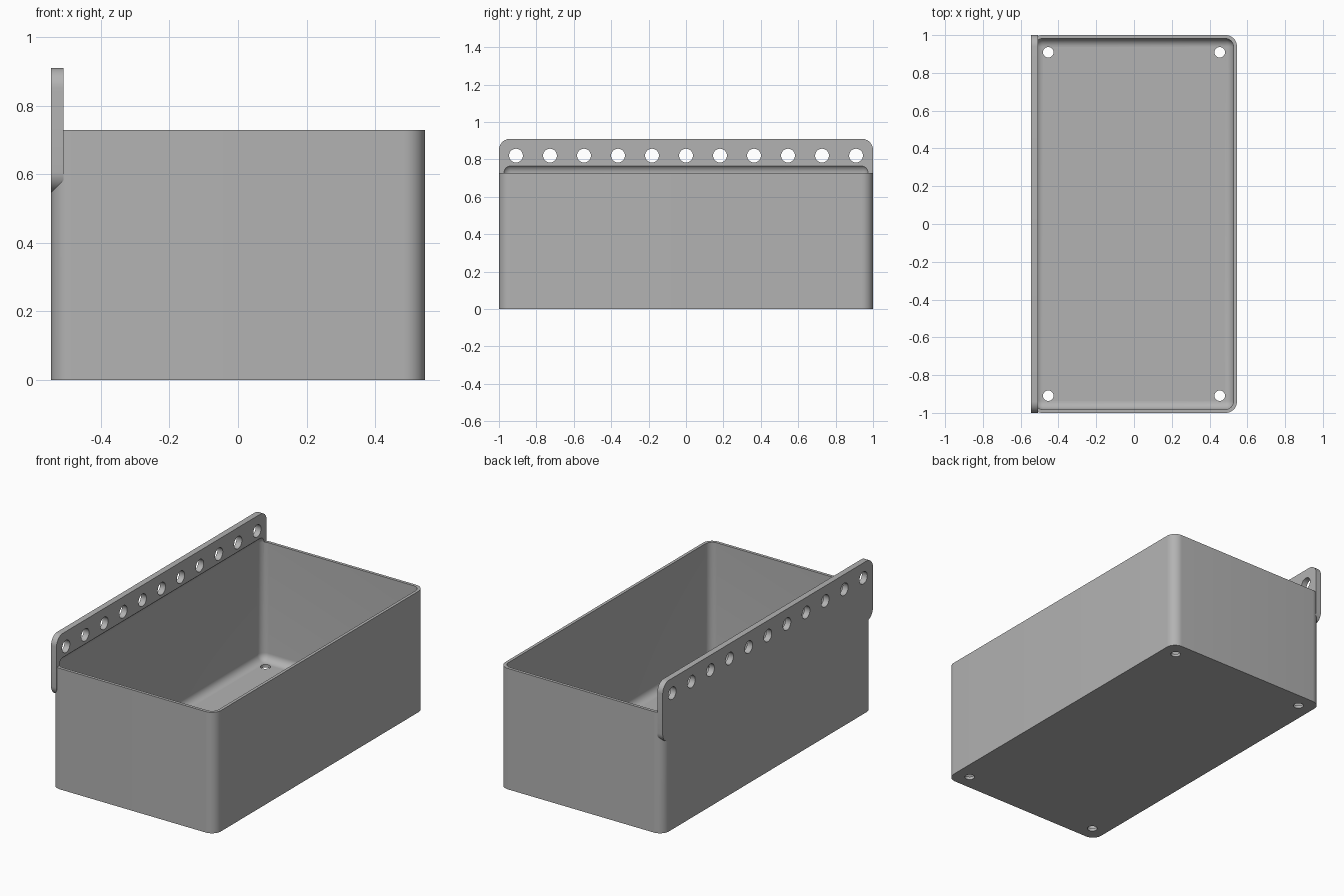
import bpy, bmesh
from mathutils import Matrix, Vector

if "Cube" in bpy.data.objects:
    bpy.data.objects.remove(bpy.data.objects["Cube"])

HX, HY, H = 0.545, 1.0, 0.728       # half width, half length, bin height
WALL, R_OUT, R_IN = 0.018, 0.06, 0.045
PLATE_T, PLATE_LOW, PLATE_TOP = 0.036, 0.546, 0.91

grey = bpy.data.materials.new("plain_grey")
grey.use_nodes = True
colour = (0.45, 0.45, 0.45, 1)
grey.diffuse_color = colour
grey.node_tree.nodes["Principled BSDF"].inputs["Base Color"].default_value = colour


def finish(name, bm):
    bmesh.ops.recalc_face_normals(bm, faces=bm.faces)
    mesh = bpy.data.meshes.new(name)
    bm.to_mesh(mesh)
    bm.free()
    mesh.materials.append(grey)
    obj = bpy.data.objects.new(name, mesh)
    bpy.context.collection.objects.link(obj)
    return obj


def rounded_box(name, low, high, radius, axes, segments=10):
    """Box between two corners; edges running along the given axes are rounded."""
    low, high = Vector(low), Vector(high)
    bm = bmesh.new()
    bmesh.ops.create_cube(bm, size=1)
    for v in bm.verts:
        v.co = Vector([(low[i] + high[i]) / 2 + v.co[i] * (high[i] - low[i]) for i in range(3)])
    edges = [e for e in bm.edges
             if any(abs(e.verts[0].co[a] - e.verts[1].co[a]) > 0.001 for a in axes)]
    bmesh.ops.bevel(bm, geom=edges, offset=radius, segments=segments,
                    profile=0.5, affect='EDGES')
    return finish(name, bm)


def pegs(name, centres, radius, depth, along_x=False):
    """Row of cylinders used to drill holes."""
    bm = bmesh.new()
    turn = Matrix.Rotation(1.5707963, 4, 'Y') if along_x else Matrix()
    for c in centres:
        bmesh.ops.create_cone(bm, cap_ends=True, segments=32, radius1=radius, radius2=radius,
                              depth=depth, matrix=Matrix.Translation(c) @ turn)
    return finish(name, bm)


def combine(target, other, operation):
    mod = target.modifiers.new(operation.lower(), 'BOOLEAN')
    mod.operation, mod.object, mod.solver = operation, other, 'EXACT'
    bpy.context.view_layer.objects.active = target
    bpy.ops.object.modifier_apply(modifier=mod.name)
    bpy.data.objects.remove(other)


# Bin body with rounded upright corners, joined to the hanging plate
storage_bin = rounded_box("storage_bin", (-HX, -HY, 0), (HX, HY, H), R_OUT, [2])
plate = rounded_box("hanging_plate", (-HX, -HY, PLATE_LOW),
                    (-HX + PLATE_T, HY, PLATE_TOP), R_OUT, [0])
combine(storage_bin, plate, 'UNION')

# Hollow inside, rounded all over so that it scoops into the plate above the rim
cavity = rounded_box("cavity", (WALL - HX, WALL - HY, WALL),
                     (HX - WALL, HY - WALL, H + R_IN + 0.001), R_IN, [0, 1, 2])
combine(storage_bin, cavity, 'DIFFERENCE')

# Row of mounting holes through the plate
pitch = 2 * HY / 11
mounts = [(PLATE_T / 2 - HX, i * pitch, 0.82) for i in range(-5, 6)]
combine(storage_bin, pegs("mount_pegs", mounts, 0.037, 0.2, True), 'DIFFERENCE')

# Drain holes in the floor corners
drains = [(sx * 0.454, sy * 0.909, 0) for sx in (-1, 1) for sy in (-1, 1)]
combine(storage_bin, pegs("drain_pegs", drains, 0.028, 0.2), 'DIFFERENCE')

# Smooth shading with crisp edges
bpy.ops.object.select_all(action='DESELECT')
storage_bin.select_set(True)
bpy.context.view_layer.objects.active = storage_bin
bpy.ops.object.shade_smooth_by_angle(angle=0.52)
